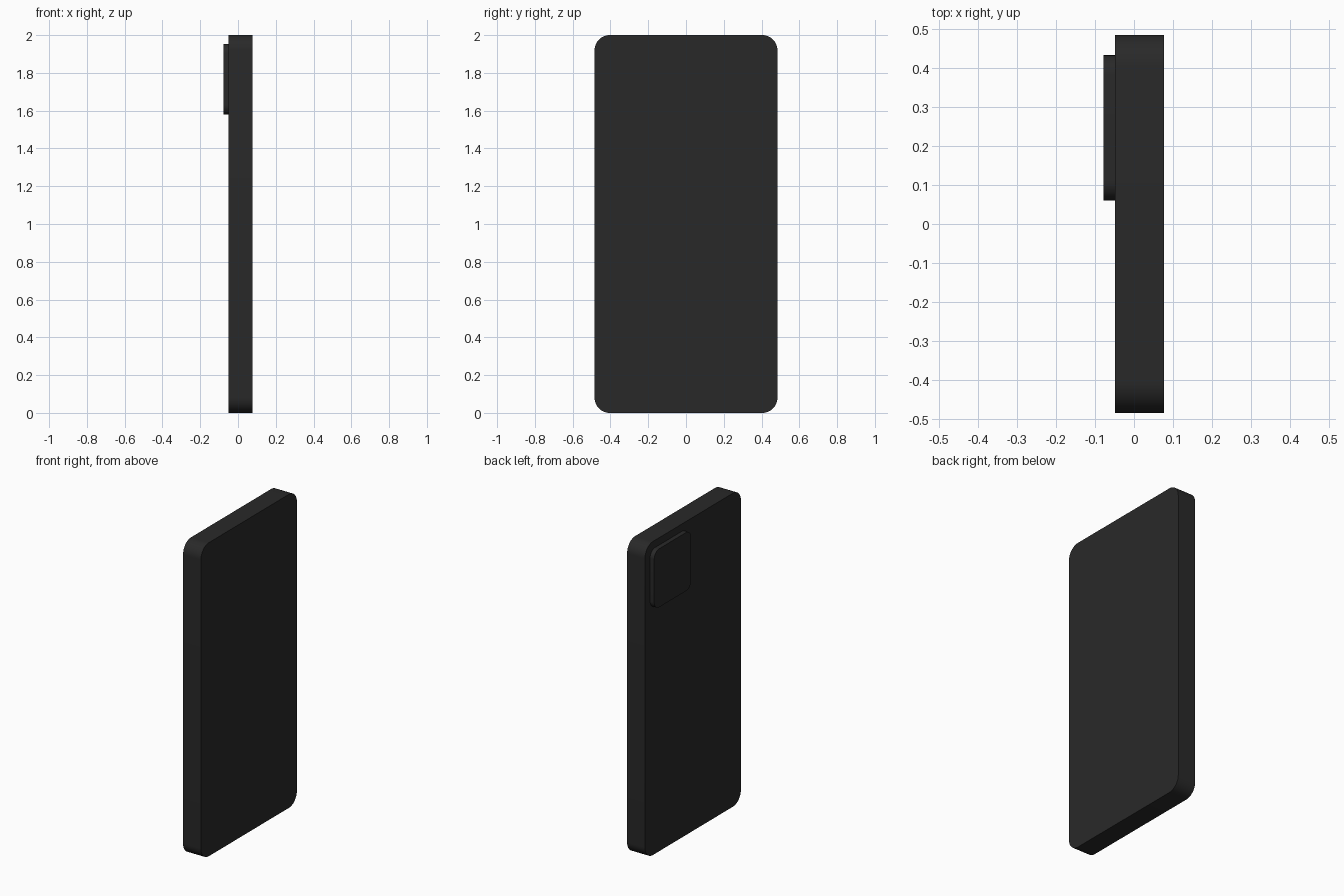
import bpy
import math

if "Cube" in bpy.data.objects:
    bpy.data.objects.remove(bpy.data.objects["Cube"])

dark = bpy.data.materials.new("dark_shell")
dark.diffuse_color = (0.022, 0.022, 0.022, 1)
dark.use_nodes = True
dark.node_tree.nodes["Principled BSDF"].inputs["Base Color"].default_value = dark.diffuse_color


def rounded_slab(name, x, y, z, radius, steps=12):
    """Rounded rectangle in the YZ plane, extruded along X. x, y, z are (min, max)."""
    outline = []
    corners = [(y[1] - radius, z[1] - radius), (y[0] + radius, z[1] - radius),
               (y[0] + radius, z[0] + radius), (y[1] - radius, z[0] + radius)]
    for i, (cy, cz) in enumerate(corners):
        for s in range(steps + 1):
            a = math.pi / 2 * (i + s / steps)
            outline.append((cy + radius * math.cos(a), cz + radius * math.sin(a)))
    n = len(outline)
    verts = [(px, py, pz) for px in x for py, pz in outline]
    faces = [tuple(reversed(range(n))), tuple(range(n, 2 * n))]
    faces += [(i, (i + 1) % n, n + (i + 1) % n, n + i) for i in range(n)]
    mesh = bpy.data.meshes.new(name)
    mesh.from_pydata(verts, [], faces)
    mesh.materials.append(dark)
    obj = bpy.data.objects.new(name, mesh)
    bpy.context.collection.objects.link(obj)
    bpy.ops.object.select_all(action='DESELECT')
    obj.select_set(True)
    bpy.context.view_layer.objects.active = obj
    bpy.ops.object.shade_smooth_by_angle(angle=math.radians(30))
    return obj


# Main handset body
rounded_slab("phone_body", (-0.049, 0.077), (-0.484, 0.484), (0, 2), 0.08)

# Raised camera plate on the back
rounded_slab("camera_plate", (-0.078, -0.049), (0.06, 0.432), (1.58, 1.953), 0.05)
